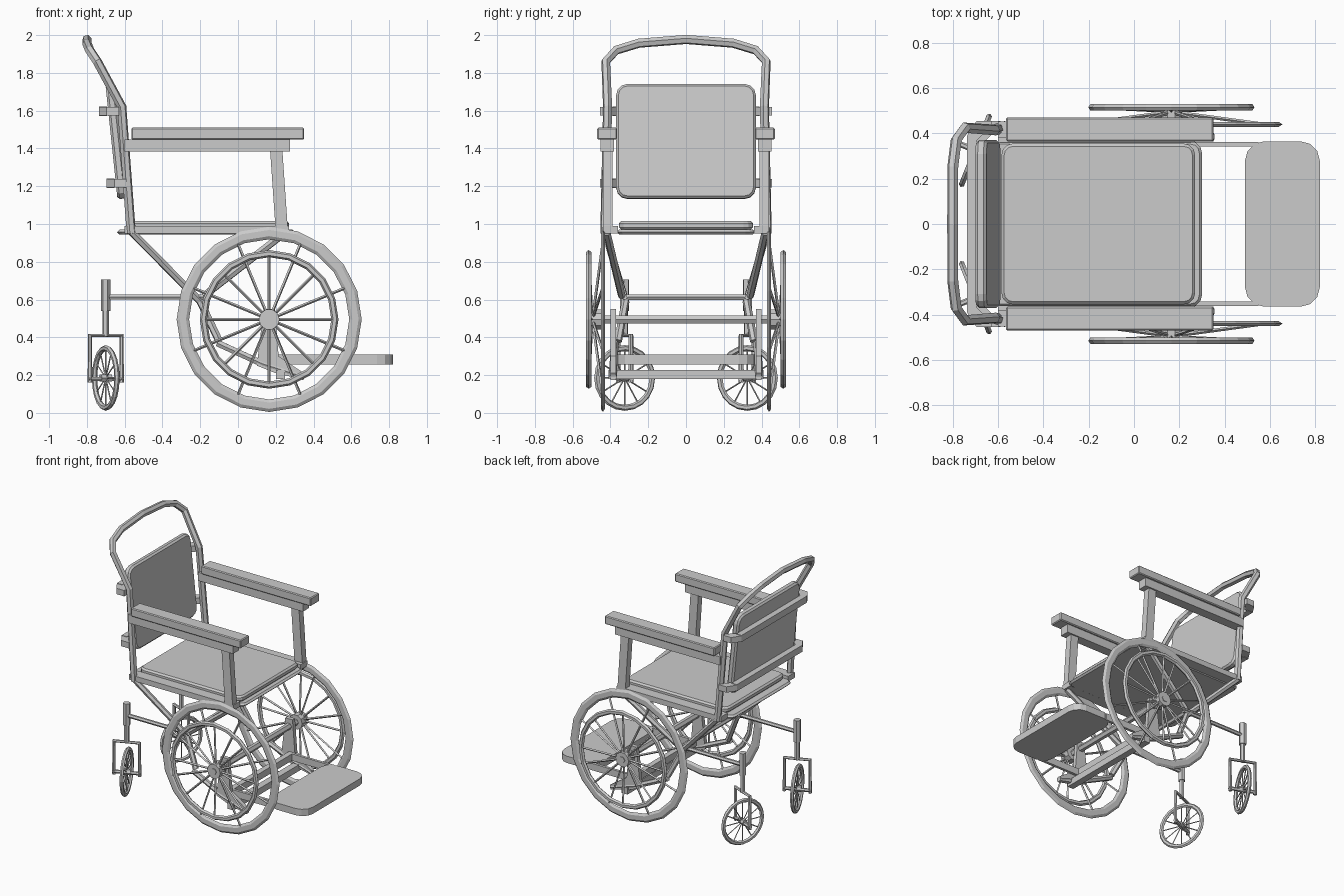
import bpy, math
from mathutils import Vector, Matrix

if "Cube" in bpy.data.objects:
    bpy.data.objects.remove(bpy.data.objects["Cube"])

def finish(name, bm_pts, faces):
    me = bpy.data.meshes.new(name)
    me.from_pydata(bm_pts, [], faces)
    ob = bpy.data.objects.new(name, me)
    bpy.context.collection.objects.link(ob)
    return ob

def tube(name, pts, r, res=1, cyclic=False):
    """Flat-shaded tube swept along a few points."""
    cu = bpy.data.curves.new(name, 'CURVE')
    cu.dimensions = '3D'
    cu.bevel_depth, cu.bevel_resolution, cu.use_fill_caps = r, res, True
    sp = cu.splines.new('POLY')
    sp.points.add(len(pts) - 1)
    for p, c in zip(sp.points, pts):
        p.co = (*c, 1)
    sp.use_smooth, sp.use_cyclic_u = False, cyclic
    ob = bpy.data.objects.new(name, cu)
    bpy.context.collection.objects.link(ob)
    bpy.ops.object.select_all(action='DESELECT')
    ob.select_set(True)
    bpy.context.view_layer.objects.active = ob
    bpy.ops.object.convert(target='MESH')
    return bpy.context.object

def box(name, x, y, z, bevel=0):
    v = [(a, b, c) for a in x for b in y for c in z]
    f = [(0, 1, 3, 2), (4, 6, 7, 5), (0, 4, 5, 1), (2, 3, 7, 6), (0, 2, 6, 4), (1, 5, 7, 3)]
    ob = finish(name, v, f)
    if bevel:
        m = ob.modifiers.new('bevel', 'BEVEL')
        m.width, m.segments = bevel, 1
    return ob

def prism(name, outline, axis, a, b):
    """Extrude a 2D outline along the y or z axis."""
    n = len(outline)
    put = (lambda p, t: (p[0], t, p[1])) if axis == 'y' else (lambda p, t: (p[0], p[1], t))
    v = [put(p, a) for p in outline] + [put(p, b) for p in outline]
    f = [tuple(range(n))[::-1], tuple(range(n, 2 * n))]
    f += [(i, (i + 1) % n, n + (i + 1) % n, n + i) for i in range(n)]
    return finish(name, v, f)

def rounded(x0, x1, y0, y1, r, n=3):
    pts = []
    for cx, cy, a0 in ((x1 - r, y1 - r, 0), (x0 + r, y1 - r, 90), (x0 + r, y0 + r, 180), (x1 - r, y0 + r, 270)):
        for i in range(n + 1):
            a = math.radians(a0 + 90 * i / n)
            pts.append((cx + r * math.cos(a), cy + r * math.sin(a)))
    return pts

def cushion(name, *rect, r, z):
    ob = prism(name, rounded(*rect, r), 'z', *z)
    m = ob.modifiers.new('bevel', 'BEVEL')
    m.width, m.segments, m.angle_limit = 0.012, 1, math.radians(60)
    return ob

def ring(name, R, rr, half_w, sides=20, k=6):
    """Wheel ring about the local y axis: rr radial, half_w axial."""
    v, f = [], []
    for i in range(sides):
        a = 2 * math.pi * i / sides
        for j in range(k):
            b = 2 * math.pi * j / k
            q = R + rr * math.cos(b)
            v.append((q * math.cos(a), half_w * math.sin(b), q * math.sin(a)))
            n, m = (i + 1) % sides, (j + 1) % k
            f.append((i * k + j, i * k + m, n * k + m, n * k + j))
    return finish(name, v, f)

def spokes(name, count, phase, r0, y0, r1, y1, rad):
    obs = []
    for i in range(count):
        a = phase + 2 * math.pi * i / count
        c, s = math.cos(a), math.sin(a)
        obs.append(tube(name, [(r0 * c, y0, r0 * s), (r1 * c, y1, r1 * s)], rad, 0))
    return obs

# Seat board, cushion and footrest
cushion('seat_board', -0.64, 0.30, -0.365, 0.365, r=0.05, z=(0.945, 0.97))
cushion('seat_cushion', -0.585, 0.27, -0.355, 0.355, r=0.05, z=(0.97, 1.015))
prism('footrest', rounded(0.49, 0.82, -0.365, 0.365, 0.085), 'z', 0.257, 0.308)

# Tilted back cushion, drawn flat then stood up
back = cushion('back_cushion', -0.305, 0.305, -0.37, 0.37, r=0.06, z=(-0.025, 0.025))
back.matrix_world = Matrix.Translation((-0.645, 0, 1.437)) @ Matrix.Rotation(math.radians(-96), 4, 'Y')

# Back posts with continuous push handle
half = [(-0.565, 0.43, 0.95), (-0.615, 0.415, 1.62), (-0.745, 0.425, 1.86), (-0.785, 0.37, 1.92), (-0.80, 0.25, 1.957)]
tube('push_handle_frame', half + [(-0.80, 0, 1.977)] + [(x, -y, z) for x, y, z in half[::-1]], 0.025)

# Brackets wrapping the posts behind the back
for x, z in ((-0.715, 1.597), (-0.675, 1.215)):
    box('back_bracket', (x - 0.022, x + 0.022), (-0.39, 0.39), (z - 0.025, z + 0.025))
    for s in (-1, 1):
        prism('bracket_end', [(x - 0.022, s * 0.39), (x + 0.02, s * 0.455), (x + 0.085, s * 0.455),
                              (x + 0.085, s * 0.43), (x + 0.022, s * 0.37)], 'z', z - 0.022, z + 0.022)

# Axle and cross bars
tube('axle', [(0.165, -0.53, 0.495), (0.165, 0.53, 0.495)], 0.024)
tube('rear_cross_bar', [(-0.2, -0.32, 0.613), (-0.2, 0.32, 0.613)], 0.017)
box('lower_cross_bar', (0.2, 0.25), (-0.41, 0.41), (0.18, 0.228))
box('footrest_cross_bar', (0.17, 0.21), (-0.365, 0.365), (0.257, 0.308))

for s in (-1, 1):
    ys = lambda a, b: sorted((s * a, s * b))
    # Arm pad, rail and front post
    box('arm_pad', (-0.565, 0.35), ys(0.365, 0.47), (1.447, 1.51), 0.006)
    box('arm_rail', (-0.60, 0.275), ys(0.38, 0.452), (1.383, 1.447))
    prism('arm_post', [(0.17, 1.39), (0.235, 1.39), (0.265, 0.955), (0.2, 0.955)], 'y', *ys(0.39, 0.44))
    box('seat_side_rail', (-0.6, 0.27), ys(0.36, 0.44), (0.95, 0.99))
    # Under-seat struts and side frame
    tube('rear_strut', [(-0.565, s * 0.43, 0.96), (-0.2, s * 0.32, 0.59), (-0.1, s * 0.36, 0.38)], 0.021)
    tube('front_strut', [(0.25, s * 0.42, 0.955), (-0.18, s * 0.34, 0.62)], 0.021)
    tube('lower_side_bar', [(-0.11, s * 0.375, 0.37), (0.13, s * 0.385, 0.26), (0.35, s * 0.385, 0.19)], 0.02)
    prism('axle_plate', [(0.135, 0.55), (0.195, 0.55), (0.215, 0.3), (0.35, 0.21), (0.35, 0.175),
                         (0.2, 0.21), (0.1, 0.25)], 'y', *ys(0.37, 0.4))
    box('footrest_side_bar', (0.17, 0.55), ys(0.343, 0.363), (0.257, 0.308))
    tube('caster_bar', [(-0.7, s * 0.325, 0.613), (-0.17, s * 0.325, 0.613)], 0.015)

    # Main wheel, hand rim and spokes
    parts = [ring('main_wheel_tyre', 0.457, 0.033, 0.013)]
    rim = ring('hand_rim', 0.348, 0.019, 0.016)
    rim.data.transform(Matrix.Translation((0, s * 0.075, 0)))
    parts.append(rim)
    parts += spokes('tyre_spoke', 8, math.pi / 8, 0.04, s * 0.05, 0.44, 0, 0.008)
    parts += spokes('rim_spoke', 8, 0, 0.04, s * 0.06, 0.345, s * 0.075, 0.008)
    parts.append(tube('wheel_hub', [(0, s * 0.01, 0), (0, s * 0.085, 0)], 0.055, 3))
    for p in parts:
        p.matrix_world = Matrix.Translation((0.165, s * 0.44, 0.495)) @ p.matrix_world

    # Caster: swivelled wheel, fork and stem (local y = wheel axle)
    parts = [ring('caster_tyre', 0.158, 0.016, 0.014, 20)]
    parts += spokes('caster_spoke', 12, 0, 0.01, 0, 0.155, 0, 0.004)
    parts.append(tube('caster_axle', [(0, -0.1, -0.005), (0, 0.1, -0.005)], 0.013))
    parts.append(tube('caster_hub', [(0, -0.03, 0), (0, 0.03, 0)], 0.022))
    parts.append(tube('caster_fork', [(0, -0.09, -0.025), (0, -0.09, 0.225), (0, 0.09, 0.225), (0, 0.09, -0.025)], 0.013))
    parts.append(tube('caster_stem', [(0, 0, 0.22), (0, 0, 0.36)], 0.018))
    parts.append(tube('caster_socket', [(0, 0, 0.355), (0, 0, 0.52)], 0.026))
    turn = Matrix.Rotation(math.radians(90 + 180 - s * 22), 4, 'Z')
    for p in parts:
        p.matrix_world = Matrix.Translation((-0.7, s * 0.325, 0.185)) @ turn @ p.matrix_world

# Consistent outward normals
import bmesh
for ob in bpy.data.objects:
    bm = bmesh.new()
    bm.from_mesh(ob.data)
    bmesh.ops.recalc_face_normals(bm, faces=bm.faces)
    bm.to_mesh(ob.data)
    bm.free()
